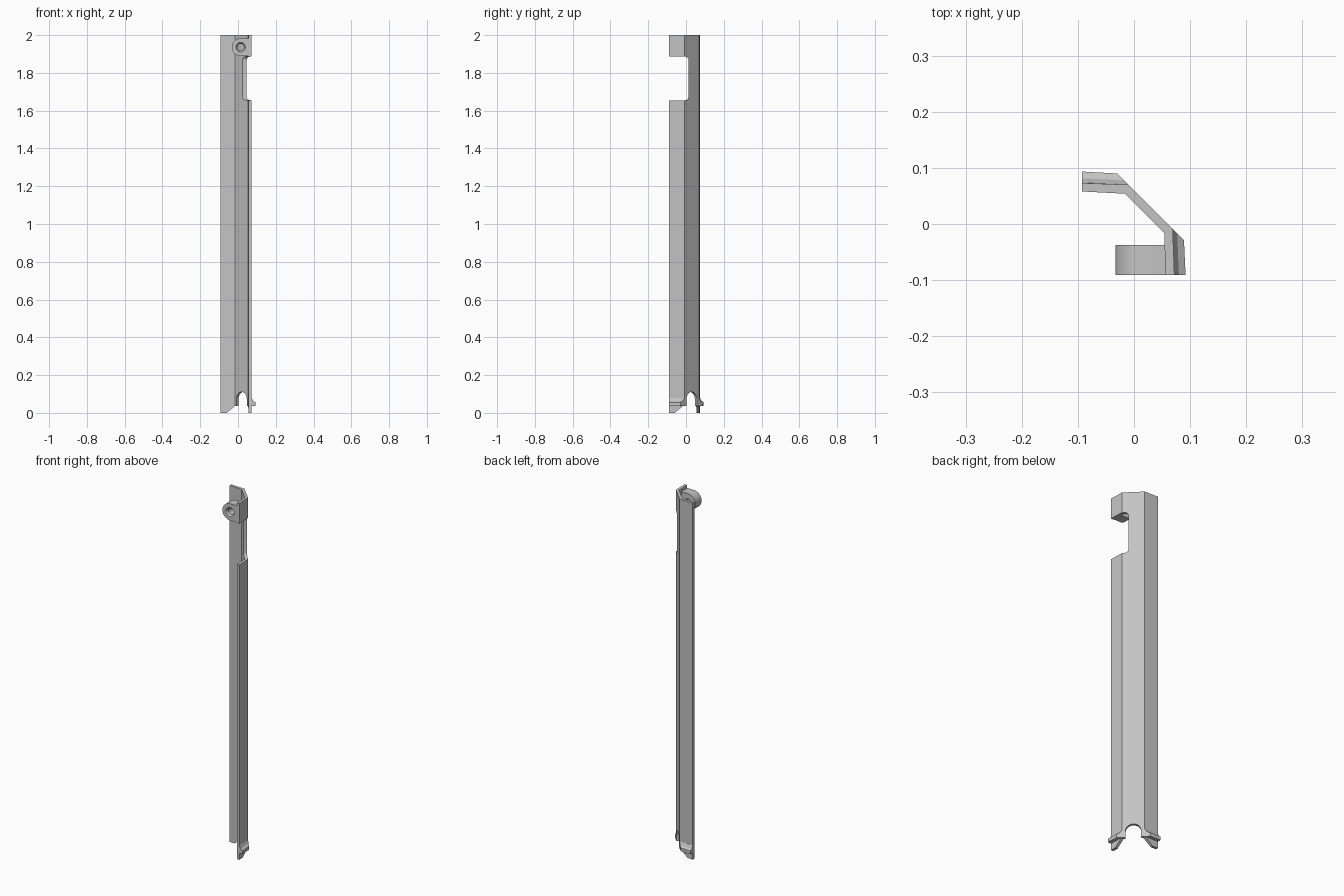
import bpy, bmesh, math
from mathutils import Vector

cube = bpy.data.objects.get("Cube")
if cube:
    bpy.data.objects.remove(cube, do_unlink=True)

grey = bpy.data.materials.new("plain_grey")
grey.use_nodes = True
GREY = (0.55, 0.55, 0.55, 1)
grey.diffuse_color = GREY
grey.node_tree.nodes["Principled BSDF"].inputs["Base Color"].default_value = GREY


def mesh_object(name, bm):
    bmesh.ops.recalc_face_normals(bm, faces=bm.faces)
    mesh = bpy.data.meshes.new(name)
    bm.to_mesh(mesh)
    bm.free()
    mesh.materials.append(grey)
    ob = bpy.data.objects.new(name, mesh)
    bpy.context.collection.objects.link(ob)
    return ob


def loft(name, start, end):
    """Closed solid between two matching outlines."""
    bm = bmesh.new()
    a = [bm.verts.new(p) for p in start]
    b = [bm.verts.new(p) for p in end]
    bm.faces.new(a)
    bm.faces.new(b)
    for i in range(len(a)):
        j = (i + 1) % len(a)
        bm.faces.new((a[i], a[j], b[j], b[i]))
    return mesh_object(name, bm)


def prism(name, outline, direction):
    d = Vector(direction)
    return loft(name, outline, [Vector(p) + d for p in outline])


def arc(cx, cz, r, a0, a1, n):
    angles = [math.radians(a0 + (a1 - a0) * i / n) for i in range(n + 1)]
    return [(cx + r * math.cos(a), cz + r * math.sin(a)) for a in angles]


def cut(ob, cutter):
    mod = ob.modifiers.new("cut", 'BOOLEAN')
    mod.operation = 'DIFFERENCE'
    mod.solver = 'EXACT'
    mod.object = cutter
    bpy.context.view_layer.objects.active = ob
    bpy.ops.object.modifier_apply(modifier=mod.name)
    bpy.data.objects.remove(cutter, do_unlink=True)


def smooth(ob):
    bpy.ops.object.select_all(action='DESELECT')
    ob.select_set(True)
    bpy.context.view_layer.objects.active = ob
    bpy.ops.object.shade_smooth_by_angle(angle=math.radians(30))


def swap(points):
    """Mirror points across the diagonal symmetry plane."""
    return [(p[1], p[0], p[2]) for p in points]


# Bent channel: two walls joined by a diagonal web
section = [(-.093, .073), (-.01, .07), (.069, -.009), (.072, -.091),
           (.056, -.091), (.054, -.016), (-.016, .054), (-.093, .058)]
channel = prism("corner_channel", [(x, y, 0) for x, y in section], (0, 0, 2))

# Rounded notch near the top of the side wall
notch = [(-.2, 1.655)] + arc(-.006, 1.675, .02, -90, 0, 6)
notch += arc(-.006, 1.867, .02, 0, 90, 6) + [(-.2, 1.887)]
cut(channel, prism("notch_cutter", [(0, y, z) for y, z in notch], (.2, 0, 0)))

# Sloped bottom ends of both walls, and raised bottom of the web
slope = [(-.06, .03, -.01), (-.06, .03, 0), (-.015, .03, .037),
         (-.008, .03, .037), (-.008, .03, -.01)]
cut(channel, prism("back_slope_cutter", slope, (0, .1, 0)))
cut(channel, prism("side_slope_cutter", swap(slope), (.1, 0, 0)))
web = [(-.012, -.012, -.01), (.12, -.012, -.01), (.12, .12, -.01), (-.012, .12, -.01)]
cut(channel, prism("web_cutter", web, (0, 0, .047)))

# Arched opening through the web
arch = [(.039, -.05)] + arc(0, .072, .039, 0, 180, 20) + [(-.039, -.05)]
s = math.sqrt(.5)
cut(channel, prism("arch_cutter",
                   [(-.03 + u * s, -.03 - u * s, z) for u, z in arch],
                   (.12, .12, 0)))
smooth(channel)

# Flared lips outside both walls, mitred along the web plane
flare = [(-.004, .08), (0, .08), (.008, .064), (.02, .056), (.02, .037), (-.004, .037)]
near = [(.072 + d, -.091, z) for d, z in flare]
far = [(.069 + d, -.009 - d, z) for d, z in flare]
loft("side_lip", near, far)
back_near = [(-.093, .0735 + d, z) for d, z in flare]
loft("back_lip", back_near, swap([(x + .001, y - .001, z) for x, y, z in far]))

# Pivot boss joined to the top of the side wall
cx, cz, r = .014, 1.936, .047
outline = arc(cx, cz, r, 90, 270, 24) + [(.06, cz - r), (.06, cz + r)]
boss = prism("pivot_boss", [(x, -.091, z) for x, z in outline], (0, .054, 0))
circle = lambda y, rad: [(x, y, z) for x, z in arc(cx, cz, rad, 0, 360, 32)[:-1]]
cut(boss, loft("bore_cutter", circle(-.12, .018), circle(0, .018)))
cut(boss, loft("countersink_cutter", circle(-.093, .027), circle(-.08, .017)))
smooth(boss)
